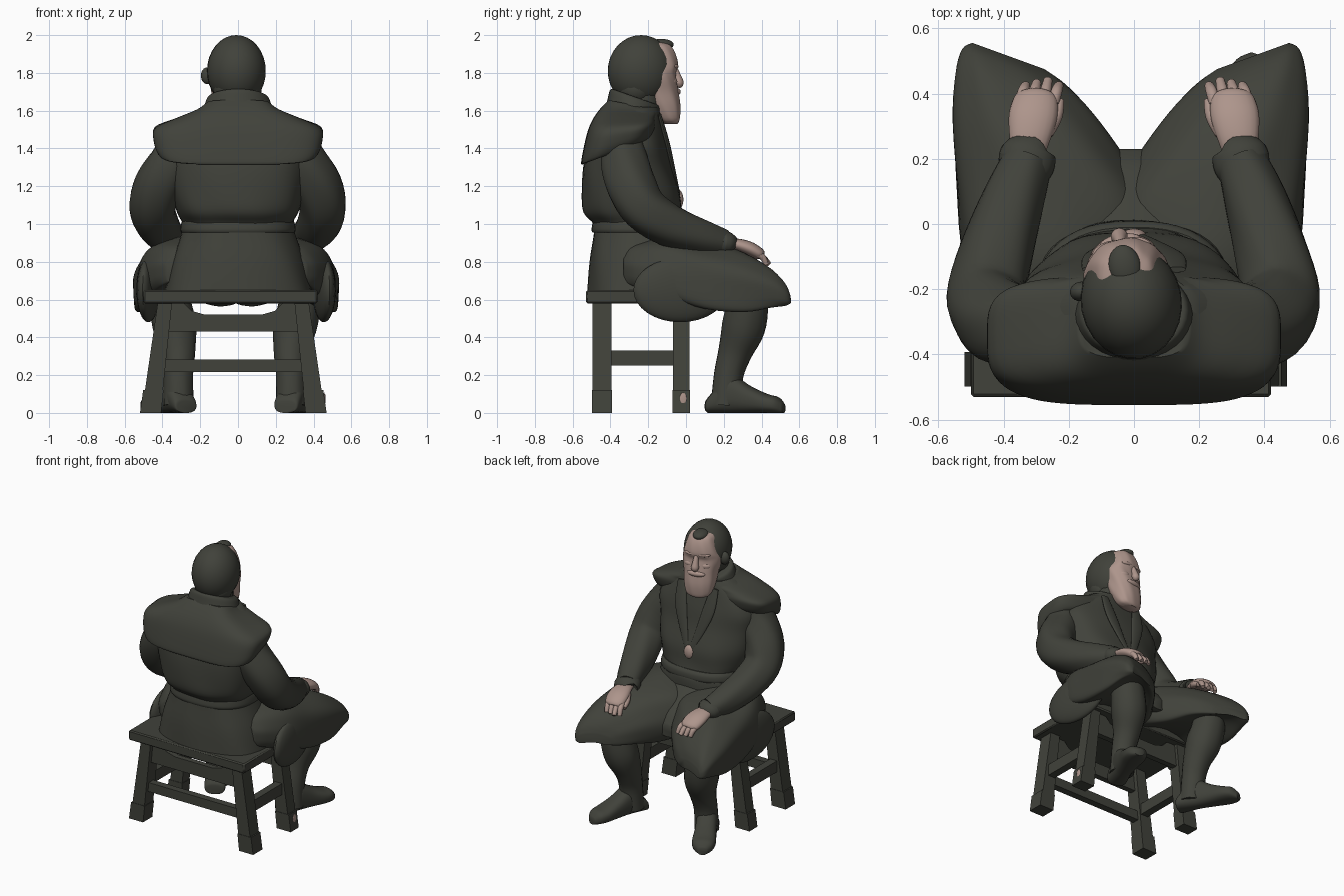
import bpy, bmesh, math
from mathutils import Vector, Matrix

old = bpy.data.objects.get("Cube")
if old:
    bpy.data.objects.remove(old, do_unlink=True)


def material(name, rgb):
    m = bpy.data.materials.new(name)
    m.use_nodes = True
    m.diffuse_color = (*rgb, 1)
    bsdf = next(n for n in m.node_tree.nodes if n.type == 'BSDF_PRINCIPLED')
    bsdf.inputs["Base Color"].default_value = (*rgb, 1)
    bsdf.inputs["Roughness"].default_value = 0.8
    return m


DARK = material("dark olive", (0.052, 0.054, 0.043))
SKIN = material("pale skin", (0.42, 0.30, 0.26))


def finish(name, bm, mat, angle=45):
    bmesh.ops.recalc_face_normals(bm, faces=bm.faces)
    mesh = bpy.data.meshes.new(name)
    bm.to_mesh(mesh)
    bm.free()
    mesh.materials.append(mat)
    ob = bpy.data.objects.new(name, mesh)
    bpy.context.collection.objects.link(ob)
    bpy.ops.object.select_all(action='DESELECT')
    ob.select_set(True)
    bpy.context.view_layer.objects.active = ob
    bpy.ops.object.shade_smooth_by_angle(angle=math.radians(angle))
    return ob


def smooth_path(rows, steps=4):
    """Pass a soft curve through rows of numbers."""
    out = []
    for i in range(len(rows) - 1):
        a, b, c, d = (rows[max(0, min(len(rows) - 1, i + k))] for k in (-1, 0, 1, 2))
        for s in range(steps):
            t = s / steps
            out.append([q + t / 2 * (r - p + t * (2*p - 5*q + 4*r - w + t * (3*q - p - 3*r + w)))
                        for p, q, r, w in zip(a, b, c, d)])
    return out + [list(rows[-1])]


def loft(name, rings, mat=DARK, power=2, arch=0, fold=0, waves=7, n=32):
    """Skin over rings of centre, half-width, half-height; arch hollows the underside like hanging cloth."""
    bm = bmesh.new()
    loops = []
    for i, (c, u, v) in enumerate(rings):
        loop = []
        for k in range(n):
            a = math.tau * k / n
            ca, sa = math.cos(a), math.sin(a)
            r = 1 + fold * math.sin(waves * a + i * 0.35)
            p = 3.6 if arch and ca > 0 and sa < 0 else power
            x = math.copysign(abs(ca) ** (2 / p), ca) * r
            y = math.copysign(abs(sa) ** (2 / p), sa) * r
            if sa < 0:
                y *= 1 - arch * (1 - min(1, x * x))
            loop.append(bm.verts.new(Vector(c) + Vector(u) * x + Vector(v) * y))
        loops.append(loop)
    for a, b in zip(loops, loops[1:]):
        for k in range(n):
            bm.faces.new((a[k], a[k - 1], b[k - 1], b[k]))
    bm.faces.new(loops[0])
    bm.faces.new(loops[-1])
    return finish(name, bm, mat)


def stack(name, rows, mat=DARK, **kw):
    """Level rings: z, y, half-width, half-depth, tilt."""
    return loft(name, [((0, y, z), (w, 0, 0), (0, d, d * t))
                       for z, y, w, d, t in smooth_path(rows)], mat, **kw)


def tube(name, rows, mat=DARK, flat=1, n=20, **kw):
    """Round limb along x, y, z, radius."""
    rows = smooth_path(rows)
    pts = [Vector(r[:3]) for r in rows]
    rings = []
    for i, r in enumerate(rows):
        t = (pts[min(i + 1, len(pts) - 1)] - pts[max(i - 1, 0)]).normalized()
        u = (Vector((1, 0, 0)) - t * t.x).normalized()
        rings.append((pts[i], u * r[3], t.cross(u) * r[3] * flat))
    return loft(name, rings, mat, n=n, **kw)


def blob(name, centre, size, mat=DARK, turn=0):
    bm = bmesh.new()
    bmesh.ops.create_uvsphere(bm, u_segments=24, v_segments=16, radius=1)
    bm.transform(Matrix.Translation(centre) @ Matrix.Rotation(turn, 4, 'Z') @ Matrix.Diagonal((*size, 1)))
    return finish(name, bm, mat)


def beam(name, low, high, low_size, high_size):
    """Tapered post between two heights."""
    bm = bmesh.new()
    bmesh.ops.create_cube(bm, size=1)
    for v in bm.verts:
        c, s = (high, high_size) if v.co.z > 0 else (low, low_size)
        v.co = (c[0] + v.co.x * s[0], c[1] + v.co.y * s[1], c[2])
    return finish(name, bm, DARK, 20)


def box(name, centre, size):
    x, y, z = centre
    return beam(name, (x, y, z - size[2] / 2), (x, y, z + size[2] / 2), size, size)


# Stool
seat = box("stool_seat", (-0.04, -0.24, 0.615), (0.92, 0.58, 0.07))
bev = seat.modifiers.new("soft_edges", 'BEVEL')
bev.width = 0.008
MID = -0.025
for side, tag in ((1, "left"), (-1, "right")):
    for y, depth, row in ((-0.445, 0.1, "front"), (-0.025, 0.085, "back")):
        beam(f"stool_{row}_{tag}_leg", (MID + side * 0.435, y, 0), (MID + side * 0.36, y, 0.6),
             (0.1, depth), (0.075, depth))
        beam(f"stool_{row}_{tag}_foot", (MID + side * 0.438, y, 0), (MID + side * 0.423, y, 0.12),
             (0.112, depth + 0.006), (0.108, depth + 0.006))
    box(f"stool_{tag}_stretcher", (MID + side * 0.395, -0.23, 0.29), (0.055, 0.35, 0.08))
blob("worn_patch", (0.459, -0.015, 0.075), (0.004, 0.018, 0.032), SKIN)
box("stool_front_stretcher", (MID, -0.445, 0.25), (0.76, 0.05, 0.065))
for y, row in ((-0.445, "front"), (-0.025, "back")):
    half = [(0.37, 0.43), (0.37, 0.59), (0.27, 0.59), (0.22, 0.54), (0.15, 0.52)]
    outline = half + [(-x, z) for x, z in reversed(half)]
    bm = bmesh.new()
    face = bm.faces.new([bm.verts.new((MID + x, y - 0.02, z)) for x, z in outline])
    push = bmesh.ops.extrude_face_region(bm, geom=[face])
    bmesh.ops.translate(bm, vec=(0, 0.04, 0), verts=[g for g in push["geom"] if isinstance(g, bmesh.types.BMVert)])
    finish(f"stool_{row}_apron", bm, DARK, 20)

# Coat body, belt, cape and collar
stack("coat_body", [(0.64, -0.25, 0.39, 0.27, 0), (0.8, -0.25, 0.35, 0.26, 0), (0.95, -0.24, 0.3, 0.25, 0),
                    (1.0, -0.25, 0.29, 0.24, 0), (1.06, -0.28, 0.32, 0.26, 0), (1.16, -0.29, 0.35, 0.26, 0),
                    (1.3, -0.31, 0.37, 0.235, 0), (1.42, -0.31, 0.38, 0.21, 0), (1.54, -0.3, 0.3, 0.17, 0),
                    (1.62, -0.27, 0.18, 0.13, 0)], power=2.4, fold=0.01, n=48)
stack("belt", [(0.955, -0.245, 0.3, 0.25, 0), (0.97, -0.245, 0.305, 0.255, 0), (1.0, -0.245, 0.301, 0.251, 0),
               (1.02, -0.25, 0.295, 0.24, 0)], power=2.4, n=48)
stack("shoulder_cape", [(1.385, -0.365, 0.39, 0.17, 0.36), (1.39, -0.365, 0.42, 0.19, 0.38),
                        (1.44, -0.355, 0.445, 0.19, 0.28), (1.51, -0.34, 0.44, 0.18, 0.1),
                        (1.56, -0.325, 0.33, 0.165, 0), (1.6, -0.3, 0.22, 0.15, -0.1),
                        (1.63, -0.28, 0.17, 0.13, -0.2)], power=3.7, n=64)
stack("collar", [(1.56, -0.28, 0.2, 0.15, -0.25), (1.62, -0.275, 0.18, 0.14, -0.3),
                 (1.665, -0.265, 0.162, 0.135, -0.35), (1.67, -0.26, 0.13, 0.11, -0.35)])
blob("pendant", (0, -0.038, 1.13), (0.038, 0.024, 0.05), SKIN)
tube("neck", [(0, -0.25, 1.55, 0.11), (0, -0.22, 1.72, 0.1)])

# Cloth sagging across the lap
loft("lap_cloth", [((-0.01, y, z), (w, 0, 0), (0, 0, h)) for y, z, w, h in smooth_path(
    [(-0.05, 0.83, 0.2, 0.12), (0.08, 0.755, 0.2, 0.1), (0.18, 0.7, 0.14, 0.075), (0.23, 0.665, 0.08, 0.04)])])

# Head, turned a little to one side
face_rows = [(1.53, -0.08, 0.05, 0.035, 0), (1.55, -0.09, 0.085, 0.055, 0), (1.62, -0.115, 0.105, 0.085, 0),
             (1.7, -0.14, 0.115, 0.1, 0), (1.76, -0.155, 0.128, 0.105, 0), (1.8, -0.16, 0.13, 0.105, 0),
             (1.84, -0.155, 0.118, 0.112, 0), (1.9, -0.16, 0.1, 0.105, 0), (1.945, -0.165, 0.08, 0.085, 0),
             (1.962, -0.175, 0.05, 0.06, 0)]
head = [stack("face_and_beard", face_rows, SKIN, power=2.3, fold=0.012, waves=9, n=48),
        blob("hair", (0, -0.238, 1.81), (0.155, 0.178, 0.19)),
        blob("hair_nape", (0, -0.27, 1.72), (0.13, 0.11, 0.11)),
        blob("hair_peak", (0, -0.13, 1.95), (0.05, 0.068, 0.03)),
        blob("hair_tuft", (-0.145, -0.18, 1.785), (0.035, 0.03, 0.045)),
        tube("nose", [(0, -0.06, 1.83, 0.014), (0, -0.042, 1.78, 0.02), (0, -0.035, 1.745, 0.026),
                      (0, -0.045, 1.73, 0.014)], SKIN),
        blob("moustache", (0, -0.055, 1.7), (0.065, 0.028, 0.022), SKIN)]
for side, tag in ((1, "left"), (-1, "right")):
    head += [blob(f"{tag}_brow", (side * 0.05, -0.066, 1.835), (0.043, 0.02, 0.013), SKIN, -side * 0.3),
             blob(f"{tag}_cheek", (side * 0.06, -0.085, 1.755), (0.04, 0.03, 0.025), SKIN, -side * 0.4)]
pivot = Matrix.Translation((-0.01, -0.23, 0))
spin = pivot @ Matrix.Rotation(0.18, 4, 'Z') @ Matrix.Translation((0, 0.23, 0))
for ob in head:
    ob.data.transform(spin)

# Paired limbs and clothing
for s, tag in ((1, "left"), (-1, "right")):
    wide = 0.0 if s > 0 else 0.02

    def pair(rows):
        return [(s * r[0], *r[1:]) for r in rows]

    tube(f"{tag}_sleeve", pair([(0.31, -0.33, 1.45, 0.1), (0.345, -0.325, 1.33, 0.125), (0.42, -0.29, 1.2, 0.13),
                                (0.45, -0.22, 1.08, 0.122), (0.42, -0.08, 0.99, 0.112), (0.37, 0.08, 0.93, 0.095),
                                (0.325, 0.2, 0.895, 0.075)]), fold=0.025, waves=5, n=28)
    tube(f"{tag}_cuff", pair([(0.34, 0.165, 0.905, 0.082), (0.33, 0.19, 0.9, 0.088), (0.322, 0.225, 0.895, 0.082),
                              (0.32, 0.23, 0.893, 0.06)]), flat=0.75)
    tube(f"{tag}_lapel", pair([(0.13, -0.14, 1.58, 0.03), (0.11, -0.1, 1.43, 0.045), (0.06, -0.062, 1.27, 0.03),
                               (0.01, -0.03, 1.14, 0.012)]), flat=0.3)

    # Hand resting on the thigh
    tube(f"{tag}_hand", pair([(0.325, 0.2, 0.895, 0.045), (0.32, 0.26, 0.893, 0.062), (0.31, 0.33, 0.872, 0.074),
                              (0.3, 0.385, 0.843, 0.066), (0.298, 0.4, 0.83, 0.045)]), SKIN, flat=0.5)
    for k in range(4):
        x, reach = 0.35 - k * 0.034, 0.425 + 0.008 * (k % 3)
        tube(f"{tag}_finger_{k + 1}", pair([(x, 0.37, 0.845, 0.018), (x - 0.01, 0.405, 0.825, 0.018),
                                            (x - 0.018, reach, 0.785, 0.014)]), SKIN, n=10)
    tube(f"{tag}_thumb", pair([(0.27, 0.28, 0.875, 0.024), (0.24, 0.33, 0.85, 0.021),
                               (0.228, 0.38, 0.825, 0.014)]), SKIN, n=10)

    # Skirt over the thigh: y, x, half-width, z, half-height, slant
    rows = [(-0.33, 0.2, 0.16, 0.76, 0.1, 0), (-0.27, 0.22, 0.2, 0.76, 0.14, 0), (-0.1, 0.235, 0.265, 0.735, 0.2, 0),
            (0.08, 0.225, 0.3, 0.69, 0.22, 0.02), (0.26, 0.275, 0.262, 0.665, 0.2, 0.05),
            (0.4, 0.315, 0.21, 0.65, 0.14, 0.06), (0.48, 0.345, 0.16, 0.625, 0.09, 0.055),
            (0.515, 0.365, 0.11, 0.605, 0.045, 0.04)]
    loft(f"{tag}_skirt", [((s * (x + wide), y, z), (s * w, sl, 0), (0, 0, h))
                          for y, x, w, z, h, sl in smooth_path(rows)], power=2.2, arch=0.7, fold=0.015, n=64)
    blob(f"{tag}_skirt_drape", (s * (0.455 + wide), -0.03, 0.65), (0.055, 0.25, 0.17), DARK, s * 0.12)

    # Boot leg and foot
    x = 0.28 if s > 0 else 0.315
    tube(f"{tag}_boot_leg", pair([(x + 0.05, 0.32, 0.7, 0.1), (x + 0.045, 0.325, 0.58, 0.11),
                                  (x + 0.02, 0.305, 0.45, 0.115),
                                  (x, 0.26, 0.32, 0.09), (x, 0.225, 0.2, 0.078), (x, 0.21, 0.04, 0.08)]), fold=0.015)
    foot_rows = [(-0.085, 0.05, 0.03), (-0.07, 0.068, 0.045), (0.03, 0.07, 0.095), (0.07, 0.07, 0.095),
                 (0.15, 0.072, 0.07), (0.24, 0.078, 0.05), (0.3, 0.066, 0.042), (0.335, 0.03, 0.025)]
    foot = loft(f"{tag}_boot_foot", [((0, y, h), (w, 0, 0), (0, 0, h)) for y, w, h in smooth_path(foot_rows)],
                power=2.5)
    splay = -0.33 if s > 0 else 0.5
    foot.data.transform(Matrix.Translation((s * x, 0.2, 0)) @ Matrix.Rotation(splay, 4, 'Z'))
